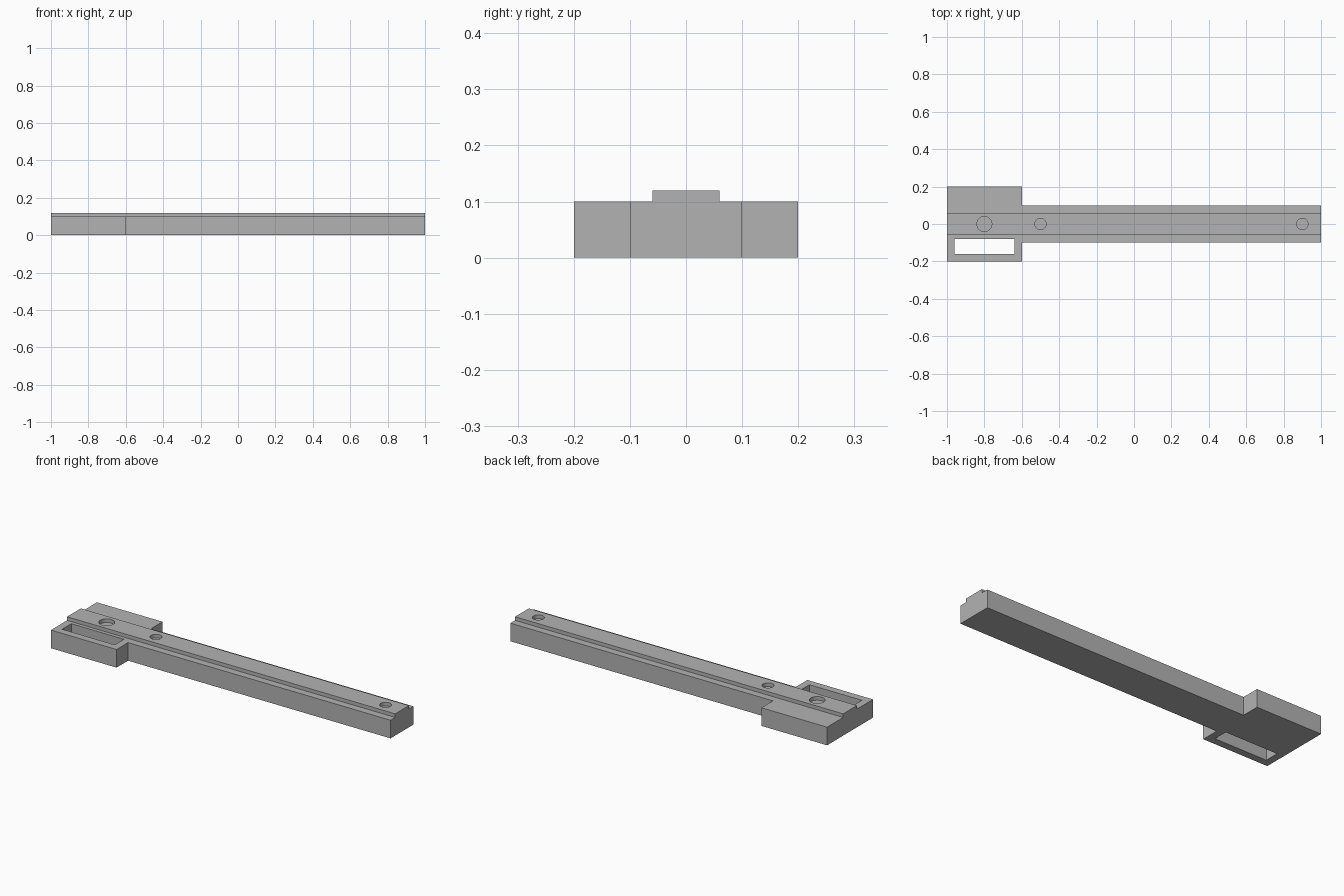
import bpy
import bmesh
from mathutils import Vector

default = bpy.data.objects.get("Cube")
if default:
    bpy.data.objects.remove(default, do_unlink=True)

# Single grey material
grey = bpy.data.materials.new("plain grey")
grey.use_nodes = True
colour = (0.45, 0.45, 0.45, 1.0)
grey.diffuse_color = colour
grey.node_tree.nodes["Principled BSDF"].inputs["Base Color"].default_value = colour


def prism(name, outline, z0, z1):
    """Extrude a closed outline upward from z0 to z1."""
    bm = bmesh.new()
    base = bm.faces.new([bm.verts.new((x, y, z0)) for x, y in outline])
    top = bmesh.ops.extrude_face_region(bm, geom=[base])["geom"]
    bmesh.ops.translate(bm, vec=(0, 0, z1 - z0),
                        verts=[v for v in top if isinstance(v, bmesh.types.BMVert)])
    bmesh.ops.recalc_face_normals(bm, faces=bm.faces)
    mesh = bpy.data.meshes.new(name)
    bm.to_mesh(mesh)
    bm.free()
    mesh.materials.append(grey)
    obj = bpy.data.objects.new(name, mesh)
    bpy.context.collection.objects.link(obj)
    return obj


def rectangle(x0, x1, y0, y1):
    return [(x0, y0), (x1, y0), (x1, y1), (x0, y1)]


def cut(target, cutter):
    """Subtract the cutter, then remove it."""
    mod = target.modifiers.new("cut", 'BOOLEAN')
    mod.operation = 'DIFFERENCE'
    mod.solver = 'EXACT'
    mod.object = cutter
    bpy.ops.object.select_all(action='DESELECT')
    bpy.context.view_layer.objects.active = target
    target.select_set(True)
    bpy.ops.object.modifier_apply(modifier=mod.name)
    bpy.data.objects.remove(cutter, do_unlink=True)


# Base: wide head at one end, long narrow arm
near_side = [(-1, -0.2), (-0.6, -0.2), (-0.6, -0.1), (1, -0.1)]
far_side = [(x, -y) for x, y in reversed(near_side)]
base = prism("base_plate", near_side + far_side, 0, 0.1)

# Slot through the front of the head
cut(base, prism("slot_cutter", rectangle(-0.96, -0.64, -0.16, -0.08), -0.1, 0.2))

# Raised rail along the full length, with round recesses down to the plate
rail = prism("raised_rail", rectangle(-1, 1, -0.06, 0.06), 0.1, 0.12)
for x, radius in ((-0.8, 0.04), (-0.5, 0.03), (0.9, 0.03)):
    bpy.ops.mesh.primitive_cylinder_add(vertices=48, radius=radius, depth=0.2,
                                        location=Vector((x, 0, 0.1)))
    cut(rail, bpy.context.object)

# Smooth the recess walls, keep the edges sharp
bpy.ops.object.select_all(action='DESELECT')
rail.select_set(True)
bpy.context.view_layer.objects.active = rail
bpy.ops.object.shade_smooth_by_angle()
